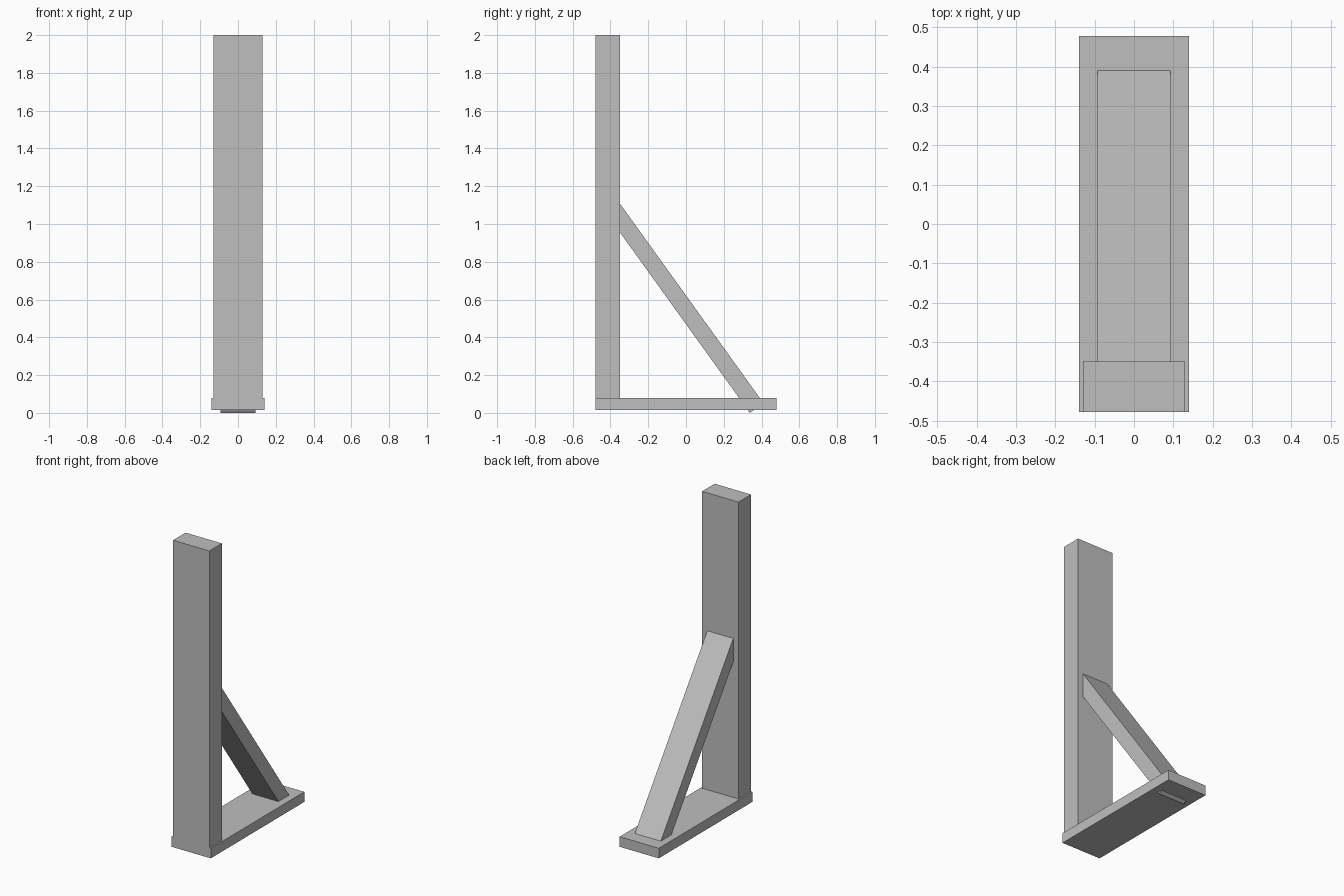
import bpy
import bmesh
from math import atan2
from mathutils import Vector, Matrix

cube = bpy.data.objects.get("Cube")
if cube:
    bpy.data.objects.remove(cube, do_unlink=True)

grey = bpy.data.materials.new("plain_grey")
grey.use_nodes = True
colour = (0.52, 0.52, 0.52, 1)
grey.diffuse_color = colour
grey.node_tree.nodes["Principled BSDF"].inputs["Base Color"].default_value = colour


def box(name, centre, size, tilt=0):
    """Box of a given size, tilted about the x axis."""
    bm = bmesh.new()
    bmesh.ops.create_cube(bm, size=1)
    bmesh.ops.scale(bm, vec=size, verts=bm.verts)
    bmesh.ops.rotate(bm, matrix=Matrix.Rotation(tilt, 3, "X"), verts=bm.verts)
    bmesh.ops.translate(bm, vec=centre, verts=bm.verts)
    mesh = bpy.data.meshes.new(name)
    bm.to_mesh(mesh)
    bm.free()
    mesh.materials.append(grey)
    obj = bpy.data.objects.new(name, mesh)
    bpy.context.collection.objects.link(obj)
    return obj


# Foot plate and upright post
box("base", (0, 0, 0.0475), (0.28, 0.956, 0.065))
box("post", (0, -0.414, 1.04), (0.26, 0.128, 1.92))

# Diagonal brace, its ends sunk into the post and through the base
low = Vector((0, 0.338, 0))
high = Vector((0, -0.43, 1.067))
thick = 0.089
along = high - low
outward = Vector((0, along.z, -along.y)).normalized()
box("brace", (low + high) / 2 + outward * thick / 2,
    (0.186, thick, along.length), atan2(-along.y, along.z))
